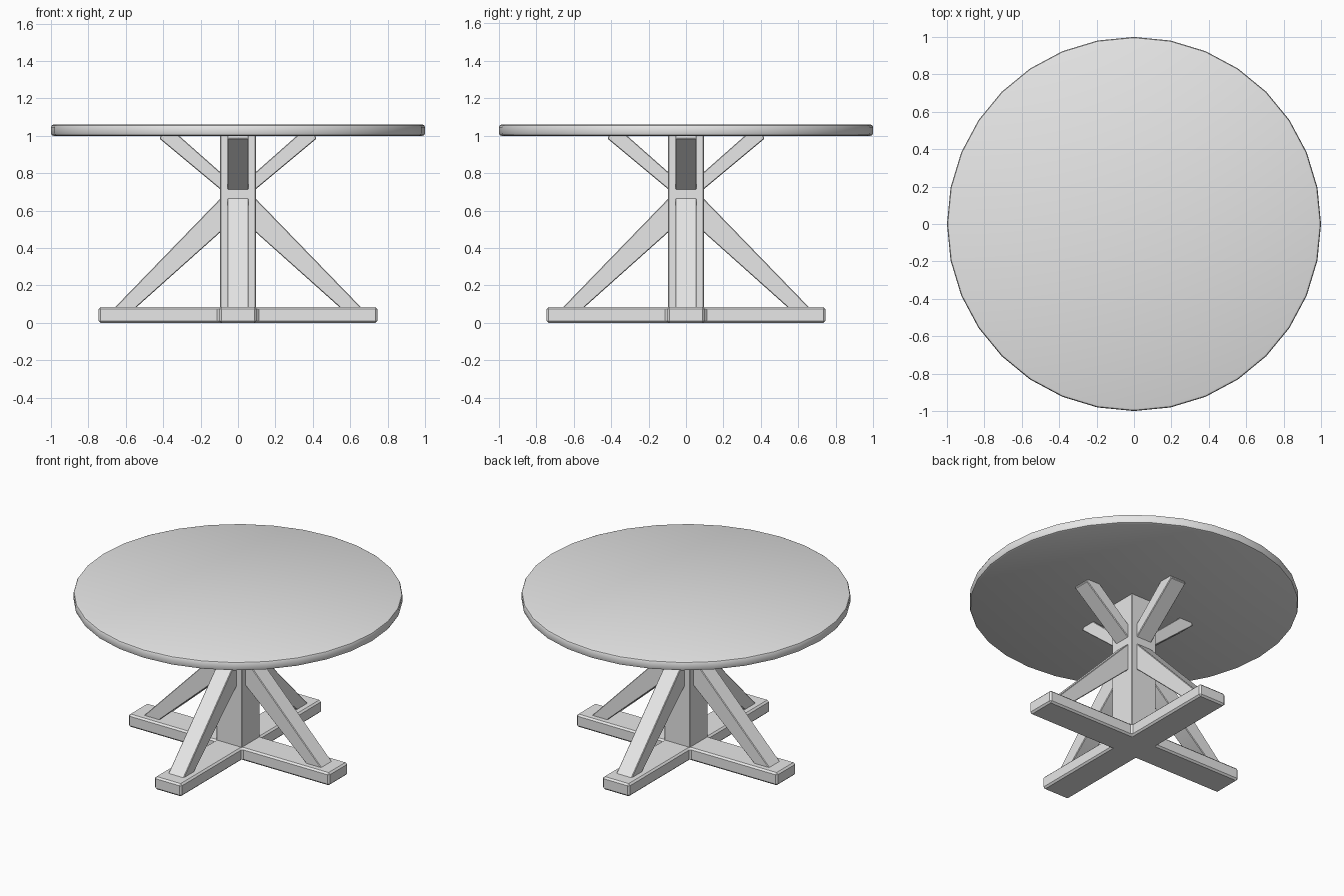
import bpy
import bmesh
from math import pi
from mathutils import Matrix, Vector

cube = bpy.data.objects.get("Cube")
if cube:
    bpy.data.objects.remove(cube, do_unlink=True)

grey = bpy.data.materials.new("light grey")
grey.use_nodes = True
grey.diffuse_color = (0.8, 0.8, 0.8, 1)
grey.node_tree.nodes["Principled BSDF"].inputs["Base Color"].default_value = (0.8, 0.8, 0.8, 1)


def finish(bm, name, bevel=0, segments=1, min_angle=0.5, turn=0):
    """Bevel the sharp edges, rotate about z and add the object to the scene."""
    bmesh.ops.recalc_face_normals(bm, faces=bm.faces)
    if bevel:
        edges = [e for e in bm.edges if e.calc_face_angle(0) > min_angle]
        bmesh.ops.bevel(bm, geom=edges, offset=bevel, segments=segments,
                        profile=0.5, affect='EDGES', clamp_overlap=True)
    bm.transform(Matrix.Rotation(turn, 4, 'Z'))
    mesh = bpy.data.meshes.new(name)
    bm.to_mesh(mesh)
    bm.free()
    mesh.materials.append(grey)
    obj = bpy.data.objects.new(name, mesh)
    bpy.context.collection.objects.link(obj)
    bpy.ops.object.select_all(action='DESELECT')
    obj.select_set(True)
    bpy.context.view_layer.objects.active = obj
    bpy.ops.object.shade_smooth_by_angle(angle=pi / 6)
    return obj


def prism(points, depth):
    """Extrude a closed outline by the depth vector."""
    bm = bmesh.new()
    face = bm.faces.new([bm.verts.new(p) for p in points])
    ext = bmesh.ops.extrude_face_region(bm, geom=[face])
    moved = [v for v in ext["geom"] if isinstance(v, bmesh.types.BMVert)]
    bmesh.ops.translate(bm, verts=moved, vec=depth)
    return bm


# Round table top with a soft rim
bm = bmesh.new()
bmesh.ops.create_cone(bm, cap_ends=True, segments=32, radius1=1, radius2=1,
                      depth=0.06, matrix=Matrix.Translation((0, 0, 1.03)))
finish(bm, "table_top", 0.014, 2)

# Cross-shaped foot made of four equal arms
half, reach = 0.1, 0.745
arm = [Vector((half, -half, 0)), Vector((reach, -half, 0)), Vector((reach, half, 0))]
outline = [Matrix.Rotation(i * pi / 2, 3, 'Z') @ p for i in range(4) for p in arm]
finish(prism(outline, (0, 0, 0.085)), "cross_foot", 0.011)

# Square centre post
post = 0.095
square = [(-post, -post, 0.04), (post, -post, 0.04), (post, post, 0.04), (-post, post, 0.04)]
finish(prism(square, (0, 0, 0.97)), "centre_post", 0.004)

# Diagonal braces: long ones down to the foot, short ones up to the top
lower = [(0.06, 0.515), (0.06, 0.70), (0.685, 0.055), (0.575, 0.055)]
upper = [(0.06, 0.685), (0.42, 0.985), (0.41, 1.005), (0.32, 1.005), (0.06, 0.775)]
for i, side in enumerate(("left", "back", "right", "front")):
    for name, shape in (("lower", lower), ("upper", upper)):
        points = [(x, -0.057, z) for x, z in shape]
        finish(prism(points, (0, 0.114, 0)), f"{name}_brace_{side}", 0.004, turn=i * pi / 2)
